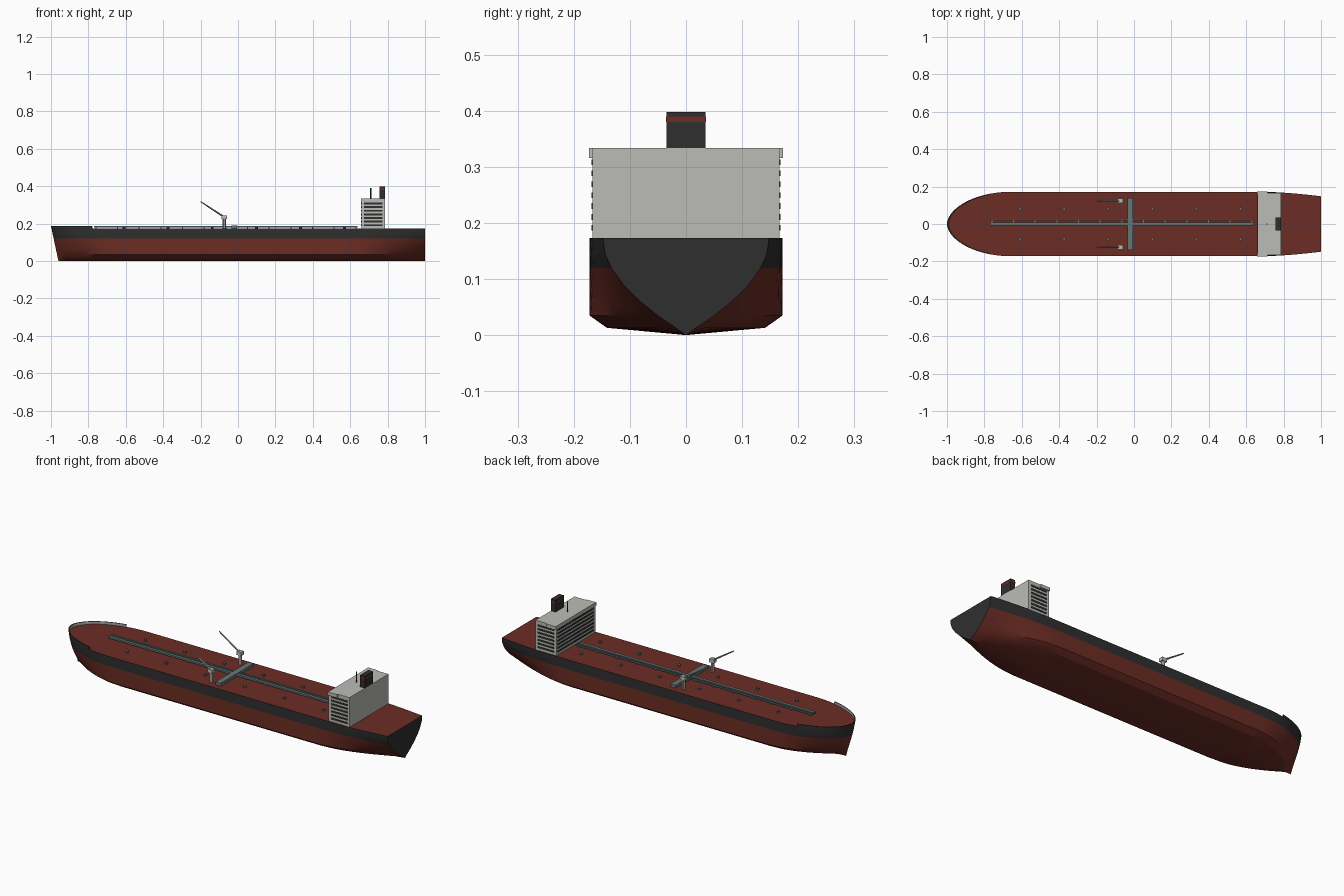
import bpy, bmesh, math
from mathutils import Vector

if "Cube" in bpy.data.objects:
    bpy.data.objects.remove(bpy.data.objects["Cube"])

def mat(name, rgb):
    m = bpy.data.materials.new(name)
    m.diffuse_color = (*rgb, 1)
    m.use_nodes = True
    m.node_tree.nodes["Principled BSDF"].inputs["Base Color"].default_value = m.diffuse_color
    return m

RED = mat("oxide_red", (0.150, 0.026, 0.018))
DARK = mat("charcoal", (0.028, 0.028, 0.028))
WHITE = mat("off_white", (0.50, 0.50, 0.47))
GREY = mat("light_grey", (0.32, 0.33, 0.32))
PIPE = mat("pipe_grey", (0.13, 0.18, 0.175))

DECK, RAIL, BEAM = 0.173, 0.187, 0.172

def finish(name, bm, mats):
    bmesh.ops.recalc_face_normals(bm, faces=bm.faces[:])
    me = bpy.data.meshes.new(name)
    bm.to_mesh(me)
    bm.free()
    for m in mats:
        me.materials.append(m)
    ob = bpy.data.objects.new(name, me)
    bpy.context.collection.objects.link(ob)
    return ob

def box(name, x, y, z, m):
    """Box from (min, max) pairs."""
    bm = bmesh.new()
    bmesh.ops.create_cube(bm, size=1)
    for v in bm.verts:
        v.co = [(a + b) / 2 + c * (b - a) for (a, b), c in zip((x, y, z), v.co)]
    return finish(name, bm, [m])

def rod(name, a, b, r, m, sides=8, r2=None):
    """Cylinder or cone between two points."""
    a, b = Vector(a), Vector(b)
    bm = bmesh.new()
    bmesh.ops.create_cone(bm, cap_ends=True, segments=sides, radius1=r,
                          radius2=r if r2 is None else r2, depth=(b - a).length)
    q = (b - a).to_track_quat('Z', 'Y')
    for v in bm.verts:
        v.co = q @ v.co + (a + b) / 2
    return finish(name, bm, [m])

# Hull sections: height, full midship width, V-shaped end width
SECTION = [(0.0, 0, 0), (0.013, .82, .12), (0.035, 1, .34), (0.06, 1, .55),
           (0.09, 1, .755), (0.12, 1, .90), (0.145, 1, .975), (DECK, 1, 1)]

def half_beam(x):
    u = max(0, (-0.66 - x) / 0.34)
    s = max(0, (x - 0.68) / 0.32)
    return BEAM * max(0, 1 - u * u) ** 0.55 - 0.024 * s ** 1.7

def rake(x, z):
    u = max(0, (-0.66 - x) / 0.34)
    return x + 0.04 * u ** 4 * (1 - z / RAIL)

def fineness(x):
    if x < 0:
        return max(0, (-0.60 - x) / 0.40) ** 1.8
    return max(0, (x - 0.58) / 0.42) ** 1.8

bow = [-0.66 - 0.34 * math.sin(math.pi / 2 * i / 18) for i in range(18, -1, -1)]
stations = bow + [-0.6, -0.3, 0, 0.3, 0.58] + [0.58 + 0.42 * i / 12 for i in range(1, 13)]

bm = bmesh.new()
rings = []
for x in stations:
    t, b = fineness(x), half_beam(x)
    side = [(rake(x, z), b * (f + (v - f) * t), z) for z, f, v in SECTION]
    pts = [(px, -py, pz) for px, py, pz in side[:0:-1]] + side
    rings.append([bm.verts.new(p) for p in pts])
n = len(rings[0])
for r0, r1 in zip(rings, rings[1:]):
    for i in range(n):
        j = (i + 1) % n
        f = bm.faces.new((r0[i], r0[j], r1[j], r1[i]))
        deck = i == n - 1
        f.material_index = 0 if deck or f.calc_center_median().z < 0.12 else 1
bm.faces.new(rings[-1]).material_index = 1      # transom
bmesh.ops.remove_doubles(bm, verts=bm.verts[:], dist=1e-5)
hull = finish("hull", bm, [RED, DARK])

# Bow bulwark, dark outside and grey inside
bm = bmesh.new()
half = [x for x in bow if x < -0.785] + [-0.78]
path = [(x, 1) for x in reversed(half)] + [(x, -1) for x in half[1:]]
rings = []
for x, s in path:
    b = half_beam(x) * s
    xi = x + 0.006 * max(0, (-0.66 - x) / 0.34) ** 4
    rings.append([bm.verts.new(p) for p in (
        (rake(x, DECK), b, DECK), (x, b, RAIL),
        (xi, b * 0.975, RAIL), (xi + 0.003, b * 0.975, DECK))])
for r0, r1 in zip(rings, rings[1:]):
    for i in range(3):
        f = bm.faces.new((r0[i], r0[i + 1], r1[i + 1], r1[i]))
        f.material_index = 1 if i == 2 else 0
bm.faces.new(rings[0])
bm.faces.new(rings[-1])
bulwark = finish("bow_bulwark", bm, [DARK, GREY])

# Deck pipes, supports and cross manifold
box("main_pipe", (-0.77, 0.64), (-0.008, 0.008), (0.178, 0.187), PIPE)
box("side_pipe", (-0.77, 0.64), (0.018, 0.027), (0.180, 0.187), PIPE)
for i in range(13):
    x = -0.76 + i * 1.39 / 12
    box("pipe_support", (x - 0.003, x + 0.003), (-0.006, 0.025), (DECK, 0.181), PIPE)
box("cross_manifold", (-0.036, -0.005), (-0.14, 0.14), (DECK, 0.189), PIPE)

# Tank vents
for x in (-0.61, -0.374, -0.138, 0.098, 0.334, 0.57):
    for y in (-0.08, 0.08):
        rod("tank_vent", (x, y, DECK), (x, y, 0.183), 0.008, PIPE, 10)

# Deck cranes
for y in (-0.124, 0.124):
    rod("crane_post", (-0.074, y, DECK), (-0.074, y, 0.226), 0.009, GREY, 12)
    box("crane_cab", (-0.088, -0.060), (y - 0.012, y + 0.012), (0.225, 0.244), WHITE)
    rod("crane_jib", (-0.08, y, 0.239), (-0.2, y, 0.318), 0.005, GREY, 6, 0.003)

# Accommodation block with bridge wings
box("deckhouse", (0.66, 0.785), (-0.167, 0.167), (DECK, 0.333), WHITE)
for s in (-1, 1):
    box("bridge_wing", (0.658, 0.715), sorted((s * 0.166, s * 0.173)), (0.316, 0.333), WHITE)

# Window rows on the forward face and both sides
for i in range(7):
    z = (0.186 + i * 0.0195, 0.196 + i * 0.0195)
    box("front_windows", (0.6585, 0.661), (-0.155, 0.155), z, DARK)
    for s in (-1, 1):
        box("side_windows", (0.675, 0.772), sorted((s * 0.166, s * 0.1685)), z, DARK)

# Funnel and mast
box("funnel", (0.757, 0.785), (-0.035, 0.035), (0.333, 0.398), DARK)
box("funnel_band", (0.7565, 0.7855), (-0.0355, 0.0355), (0.380, 0.390), RED)
rod("mast", (0.71, 0, 0.333), (0.71, 0, 0.39), 0.003, DARK)

# Smooth the curved parts, keeping edges sharp
for ob in bpy.context.scene.objects:
    round_part = ob in (hull, bulwark) or ob.name.startswith(
        ("tank_vent", "crane_post", "crane_jib", "mast"))
    ob.select_set(round_part)
bpy.context.view_layer.objects.active = hull
bpy.ops.object.shade_smooth_by_angle(angle=math.radians(30))
